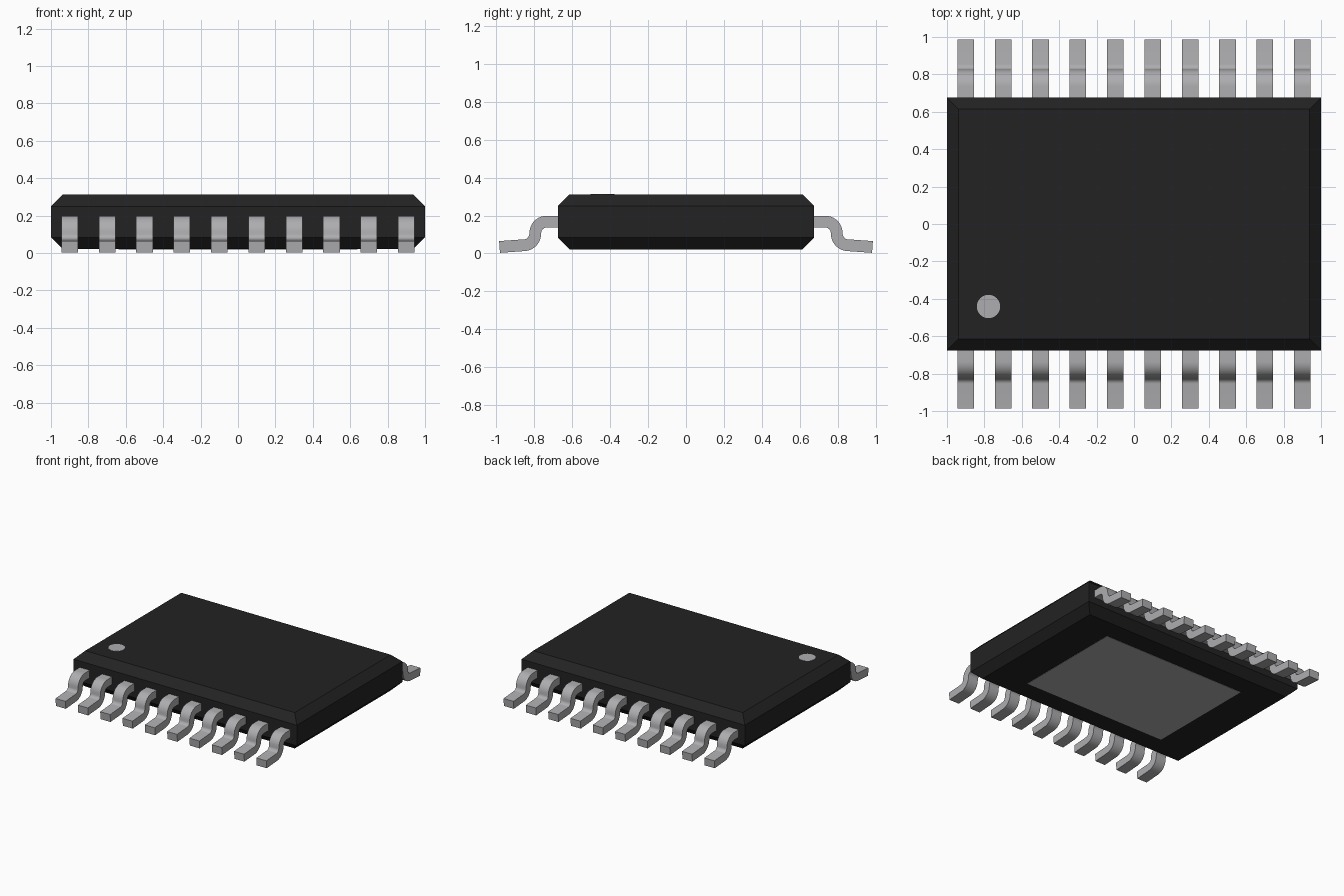
import bpy, bmesh, math
from mathutils import Matrix

if "Cube" in bpy.data.objects:
    bpy.data.objects.remove(bpy.data.objects["Cube"])


def material(name, r, g, b):
    m = bpy.data.materials.new(name)
    m.diffuse_color = (r, g, b, 1)
    m.use_nodes = True
    m.node_tree.nodes["Principled BSDF"].inputs["Base Color"].default_value = m.diffuse_color
    return m


BLACK = material("black plastic", 0.0165, 0.0165, 0.0165)
METAL = material("tinned metal", 0.42, 0.42, 0.435)


def finish(name, bm, mat):
    bmesh.ops.recalc_face_normals(bm, faces=bm.faces)
    me = bpy.data.meshes.new(name)
    bm.to_mesh(me)
    bm.free()
    me.materials.append(mat)
    ob = bpy.data.objects.new(name, me)
    bpy.context.collection.objects.link(ob)
    return ob


# package body: stacked rectangles with chamfered top and bottom rims
bm = bmesh.new()
rings = []
for inset, z in ((0.062, 0.022), (0, 0.084), (0, 0.25), (0.062, 0.312)):
    x, y = 1 - inset, 0.676 - inset
    rings.append([bm.verts.new((sx * x, sy * y, z))
                  for sx, sy in ((-1, -1), (1, -1), (1, 1), (-1, 1))])
for a, b in zip(rings, rings[1:]):
    for i in range(4):
        j = (i + 1) % 4
        bm.faces.new((a[i], a[j], b[j], b[i]))
bm.faces.new(rings[0])
bm.faces.new(rings[-1])
finish("package_body", bm, BLACK)

# pin one marker: thin disc on the top
bm = bmesh.new()
bmesh.ops.create_cone(bm, cap_ends=True, segments=32, radius1=0.0625, radius2=0.0625,
                      depth=0.004, matrix=Matrix.Translation((-0.778, -0.441, 0.312)))
finish("pin_one_marker", bm, METAL)

# thermal pad: thin plate on the underside
bm = bmesh.new()
bmesh.ops.create_cube(bm, size=1, matrix=Matrix.Translation((0, 0, 0.022))
                      @ Matrix.Diagonal((1.28, 0.91, 0.004, 1)))
finish("thermal_pad", bm, METAL)

# gull-wing lead: centreline of (outward, z, downward angle)
R, HALF_T, HALF_W, STEPS = 0.06, 0.031, 0.0445, 10
STEEP, FOOT = math.radians(85), math.radians(4)
path = [(0.66, 0.168, 0)]
for i in range(STEPS + 1):
    a = STEEP * i / STEPS
    path.append((0.735 + R * math.sin(a), 0.168 - R * (1 - math.cos(a)), a))
y0 = path[-1][0] + 0.015 * math.cos(STEEP)
z0 = path[-1][1] - 0.015 * math.sin(STEEP)
for i in range(STEPS + 1):
    a = STEEP + (FOOT - STEEP) * i / STEPS
    path.append((y0 + R * (math.sin(STEEP) - math.sin(a)),
                 z0 - R * (math.cos(a) - math.cos(STEEP)), a))
run = 0.984 - path[-1][0]
path.append((0.984, path[-1][1] - run * math.tan(FOOT), FOOT))

bm = bmesh.new()
sections = []
for y, z, a in path:
    ny, nz = math.sin(a) * HALF_T, math.cos(a) * HALF_T
    sections.append([bm.verts.new((sx * HALF_W, y + s * ny, z + s * nz))
                     for sx, s in ((-1, -1), (1, -1), (1, 1), (-1, 1))])
for a, b in zip(sections, sections[1:]):
    for i in range(4):
        j = (i + 1) % 4
        bm.faces.new((a[i], a[j], b[j], b[i]))
bm.faces.new(sections[0])
bm.faces.new(sections[-1])
first = finish("lead", bm, METAL)
bpy.context.view_layer.objects.active = first
first.select_set(True)
bpy.ops.object.shade_smooth_by_angle(angle=math.radians(30))

# ten leads along the back and ten turned around along the front
for row, turn in (("back", 0), ("front", math.pi)):
    for i in range(10):
        ob = first if (row == "back" and i == 0) else first.copy()
        if ob is not first:
            bpy.context.collection.objects.link(ob)
        ob.name = f"{row}_lead_{i + 1}"
        ob.location = (-0.9 + 0.2 * i, 0, 0)
        ob.rotation_euler = (0, 0, turn)
